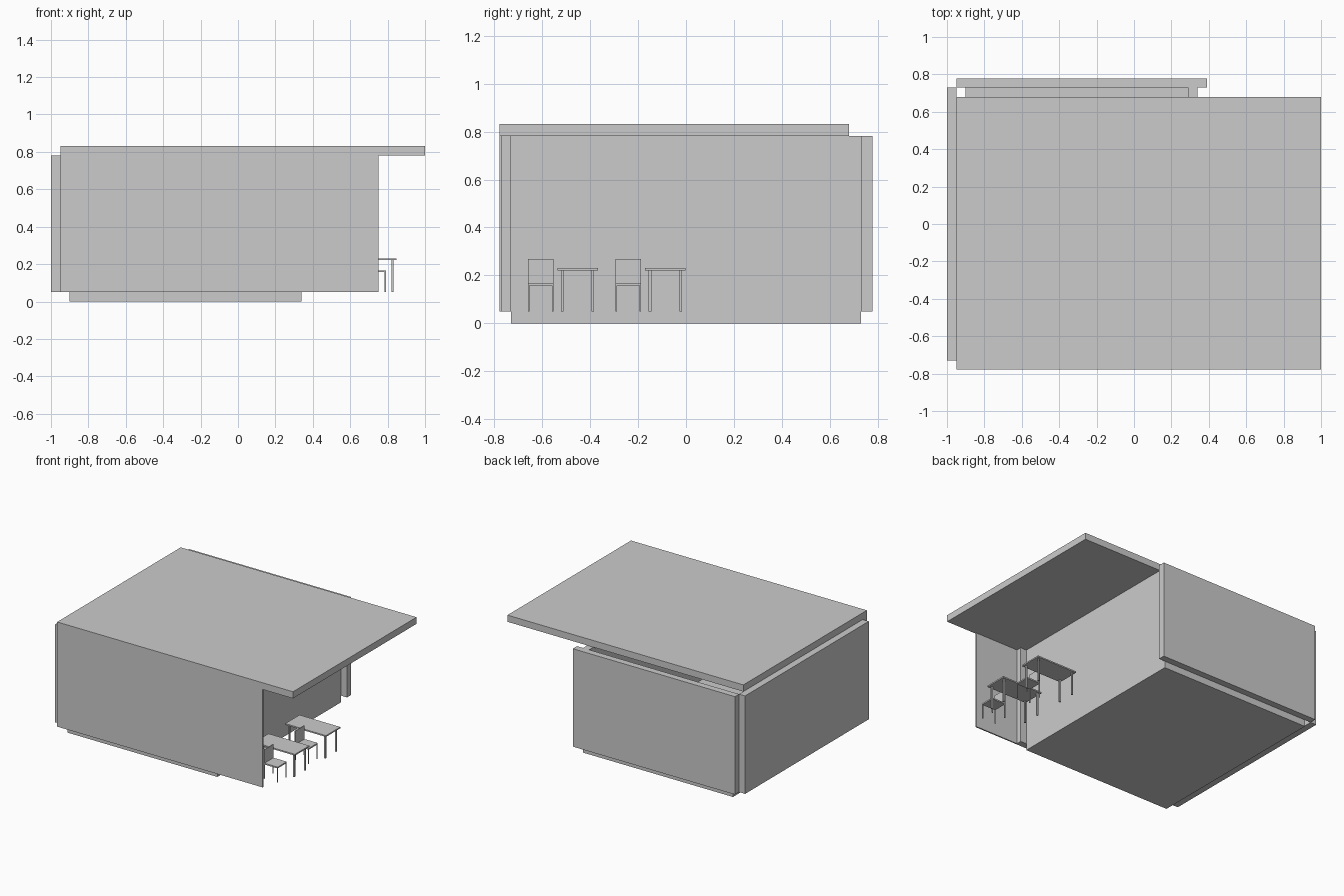
import bpy

if "Cube" in bpy.data.objects:
    bpy.data.objects.remove(bpy.data.objects["Cube"])

grey = bpy.data.materials.new("light_grey")
grey.diffuse_color = (0.6, 0.6, 0.6, 1)
grey.use_nodes = True
grey.node_tree.nodes["Principled BSDF"].inputs["Base Color"].default_value = grey.diffuse_color


def boxes(name, parts):
    """One object from (x0, x1, y0, y1, z0, z1) boxes."""
    verts, faces = [], []
    for x0, x1, y0, y1, z0, z1 in parts:
        n = len(verts)
        verts += [(x, y, z) for z in (z0, z1)
                  for x, y in ((x0, y0), (x1, y0), (x1, y1), (x0, y1))]
        faces += [[n + i for i in f] for f in (
            (3, 2, 1, 0), (4, 5, 6, 7), (0, 1, 5, 4),
            (1, 2, 6, 5), (2, 3, 7, 6), (3, 0, 4, 7))]
    mesh = bpy.data.meshes.new(name)
    mesh.from_pydata(verts, [], faces)
    mesh.materials.append(grey)
    obj = bpy.data.objects.new(name, mesh)
    bpy.context.collection.objects.link(obj)
    return obj


def legs(x0, x1, y0, y1, z1, t):
    """Four square legs of width t just inside a rectangle."""
    return [(x, x + t, y, y + t, BASE, z1)
            for x in (x0, x1 - t) for y in (y0, y1 - t)]


BASE, TOP = 0.05, 0.782   # floor surface and wall top

# Building shell
boxes("floor", [(-0.90, 0.34, -0.73, 0.73, 0, BASE)])
boxes("left_wall", [(-1.0, -0.95, -0.73, 0.73, BASE, TOP)])
boxes("right_wall", [(0.29, 0.34, -0.73, 0.73, BASE, TOP)])
boxes("back_wall", [(-0.95, 0.39, 0.73, 0.779, BASE, TOP)])
boxes("front_wall", [(-0.95, 0.39, -0.769, -0.73, BASE, TOP)])
boxes("front_panel", [(-0.95, 0.75, -0.779, -0.769, BASE, TOP)])
boxes("roof", [(-0.95, 1.0, -0.779, 0.68, TOP, 0.832)])

# Terrace furniture: two tables, each with a chair
for i, y in enumerate((-0.66, -0.294)):
    cx0, cx1, cy1 = 0.675, 0.79, y + 0.107
    boxes(f"chair_{i + 1}", [
        (cx0, cx1, y, cy1, 0.157, 0.167),
        (cx0, cx0 + 0.006, y, cy1, 0.167, 0.268),
    ] + legs(cx0, cx1, y, cy1, 0.157, 0.006))
    tx0, tx1, ty0, ty1 = 0.51, 0.847, y + 0.123, y + 0.292
    boxes(f"table_{i + 1}", [(tx0, tx1, ty0, ty1, 0.221, 0.231)]
          + legs(tx0 + 0.015, tx1 - 0.015, ty0 + 0.015, ty1 - 0.015, 0.221, 0.011))
